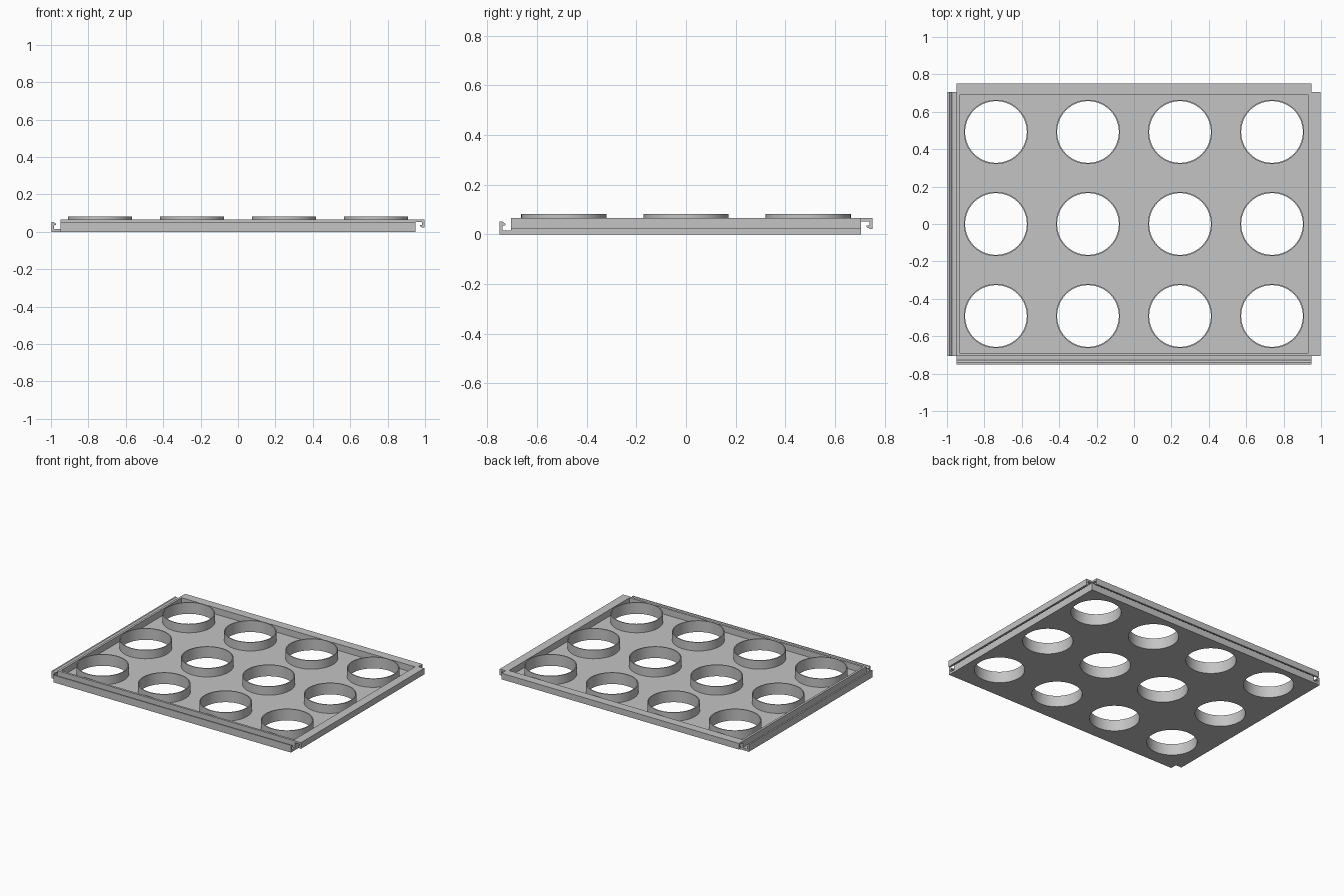
import bpy, bmesh, math
from mathutils import Matrix, Vector

cube = bpy.data.objects.get("Cube")
if cube:
    bpy.data.objects.remove(cube, do_unlink=True)

HALF_X, HALF_Y = 0.95, 0.705      # tray body
WALL, WALL_TOP = 0.016, 0.066
FLOOR, RING_TOP = 0.02, 0.082
R_OUT, R_IN, PITCH = 0.172, 0.165, 0.492

grey = bpy.data.materials.new("plain grey")
grey.use_nodes = True
colour = (0.55, 0.55, 0.55, 1)
grey.diffuse_color = colour
grey.node_tree.nodes["Principled BSDF"].inputs["Base Color"].default_value = colour


def rectangle(hx, hy):
    return [(-hx, -hy), (hx, -hy), (hx, hy), (-hx, hy)]


def circle(cx, cy, r, n=64):
    return [(cx + r * math.cos(2 * math.pi * i / n),
             cy + r * math.sin(2 * math.pi * i / n)) for i in range(n)]


def extrude(name, loops, low, high, matrix=Matrix(), smooth=False):
    """Solid from outlines; loops inside the first one become holes."""
    curve = bpy.data.curves.new(name + " outline", "CURVE")
    curve.dimensions = "2D"
    curve.fill_mode = "BOTH"
    curve.extrude = (high - low) / 2
    for loop in loops:
        spline = curve.splines.new("POLY")
        spline.points.add(len(loop) - 1)
        for point, (x, y) in zip(spline.points, loop):
            point.co = (x, y, 0, 1)
        spline.use_cyclic_u = True
    source = bpy.data.objects.new(name + " outline", curve)
    bpy.context.collection.objects.link(source)
    graph = bpy.context.evaluated_depsgraph_get()
    mesh = bpy.data.meshes.new_from_object(source.evaluated_get(graph))
    bpy.data.objects.remove(source, do_unlink=True)

    bm = bmesh.new()
    bm.from_mesh(mesh)
    bmesh.ops.translate(bm, verts=bm.verts, vec=(0, 0, (low + high) / 2))
    bmesh.ops.transform(bm, matrix=matrix, verts=bm.verts)
    bmesh.ops.remove_doubles(bm, verts=bm.verts, dist=1e-5)
    bmesh.ops.recalc_face_normals(bm, faces=bm.faces)
    for face in bm.faces:
        face.smooth = False
        face.material_index = 0
    bm.to_mesh(mesh)
    bm.free()
    mesh.materials.clear()
    mesh.materials.append(grey)
    obj = bpy.data.objects.new(name, mesh)
    bpy.context.collection.objects.link(obj)
    if smooth:
        bpy.ops.object.select_all(action="DESELECT")
        obj.select_set(True)
        bpy.context.view_layer.objects.active = obj
        bpy.ops.object.shade_smooth_by_angle(angle=math.radians(30))
    return obj


# Floor with twelve holes, and the wall around it
centres = [((i - 1.5) * PITCH, (j - 1) * PITCH) for j in range(3) for i in range(4)]
holes = [circle(x, y, R_IN) for x, y in centres]
extrude("floor", [rectangle(HALF_X, HALF_Y)] + holes, 0, FLOOR, smooth=True)
extrude("wall", [rectangle(HALF_X, HALF_Y),
                 rectangle(HALF_X - WALL, HALF_Y - WALL)], FLOOR, WALL_TOP)

# Collar around each hole
for n, (x, y) in enumerate(centres):
    extrude(f"collar_{n + 1}", [circle(x, y, R_OUT), circle(x, y, R_IN)],
            FLOOR, RING_TOP, smooth=True)

# Barbed clip section: distance out from the body, height
clip = [(0, 0), (0.047, 0), (0.047, 0.052), (0.036, 0.052), (0.022, 0.042),
        (0.022, 0.037), (0.034, 0.034), (0.034, 0.016), (0, 0.016)]
hanging = [(u, WALL_TOP - v * 0.85) for u, v in clip]


def clip_rail(name, section, out, distance, half_length):
    out, up = Vector(out), Vector((0, 0, 1))
    along = out.cross(up)
    matrix = Matrix((out, up, along)).transposed().to_4x4()
    matrix.translation = out * distance
    extrude(name, [section], -half_length, half_length, matrix)


# Upright clips on two sides, hanging clips on the opposite two
clip_rail("front_clip", clip, (0, -1, 0), HALF_Y, HALF_X)
clip_rail("right_clip", clip, (-1, 0, 0), HALF_X, HALF_Y)
clip_rail("back_clip", hanging, (0, 1, 0), HALF_Y, HALF_X)
clip_rail("left_clip", hanging, (1, 0, 0), HALF_X, HALF_Y)
